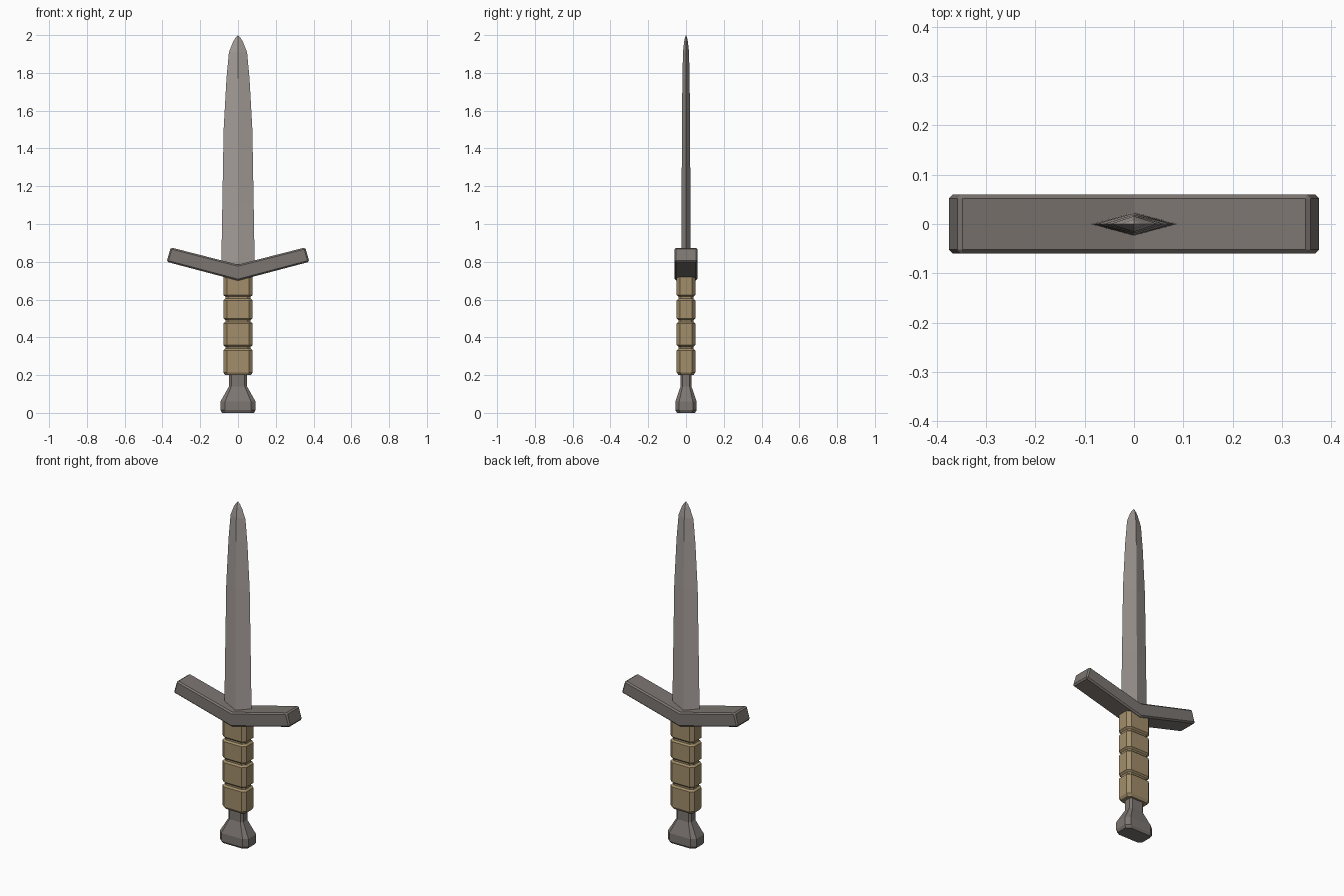
import bpy, bmesh

if "Cube" in bpy.data.objects:
    bpy.data.objects.remove(bpy.data.objects["Cube"])


def material(name, rgb):
    m = bpy.data.materials.new(name)
    m.diffuse_color = (*rgb, 1)
    m.use_nodes = True
    m.node_tree.nodes["Principled BSDF"].inputs["Base Color"].default_value = m.diffuse_color
    return m


BLADE = material("light steel", (0.37, 0.335, 0.315))
DARK = material("dark steel", (0.2, 0.18, 0.165))
WRAP = material("tan leather", (0.36, 0.27, 0.145))

DIAMOND = [(1, 0), (0, 1), (-1, 0), (0, -1)]
OCTAGON = [(1, -.64), (1, .64), (.74, 1), (-.74, 1),
           (-1, .64), (-1, -.64), (-.74, -1), (.74, -1)]


def finish(bm, name, mat):
    bmesh.ops.remove_doubles(bm, verts=bm.verts, dist=1e-5)
    bmesh.ops.recalc_face_normals(bm, faces=bm.faces)
    me = bpy.data.meshes.new(name)
    bm.to_mesh(me)
    bm.free()
    me.materials.append(mat)
    ob = bpy.data.objects.new(name, me)
    bpy.context.collection.objects.link(ob)
    return ob


def loft(name, section, rings, mat, tip=None):
    """Skin a cross-section through rings of (z, half width, half depth)."""
    bm = bmesh.new()
    n = len(section)
    loops = [[bm.verts.new((x * hx, y * hy, z)) for x, y in section]
             for z, hx, hy in rings]
    for a, b in zip(loops, loops[1:]):
        for i in range(n):
            j = (i + 1) % n
            bm.faces.new((a[i], a[j], b[j], b[i]))
    bm.faces.new(loops[0][::-1])
    if tip is None:
        bm.faces.new(loops[-1])
    else:
        t = bm.verts.new((0, 0, tip))
        for i in range(n):
            bm.faces.new((loops[-1][i], loops[-1][(i + 1) % n], t))
    return finish(bm, name, mat)


# Blade: diamond section tapering to a point
loft("blade", DIAMOND,
     [(0.74, .089, .024), (1.1, .083, .023), (1.5, .076, .022),
      (1.77, .061, .019), (1.91, .048, .016), (1.965, .026, .010),
      (1.985, .014, .006)],
     BLADE, tip=2.0)

# Crossguard: bevelled V profile
bm = bmesh.new()
half = [(.378, .80), (.356, .876)]
outline = [(0, .70), *half, (0, .785), *[(-x, z) for x, z in reversed(half)]]
face = bm.faces.new([bm.verts.new((x, -.06, z)) for x, z in outline])
ext = bmesh.ops.extrude_face_region(bm, geom=[face])
for v in ext["geom"]:
    if isinstance(v, bmesh.types.BMVert):
        v.co.y = .06
guard = finish(bm, "crossguard", DARK)
bev = guard.modifiers.new("bevel", 'BEVEL')
bev.width = .008
bev.segments = 1

# Grip: octagonal wraps separated by narrow grooves
grooves = [.345, .487, .61]
rings = [(.20, .068, .040), (.215, .078, .049)]
for z in grooves:
    rings += [(z - .014, .078, .049), (z - .005, .067, .040),
              (z + .005, .067, .040), (z + .014, .078, .049)]
rings += [(.735, .078, .049)]
loft("grip", OCTAGON, rings, WRAP)

# Pommel: narrow neck flaring to a bevelled block
loft("pommel", OCTAGON,
     [(0, .084, .048), (.014, .093, .056), (.06, .093, .056),
      (.14, .048, .029), (.21, .048, .029)], DARK)
